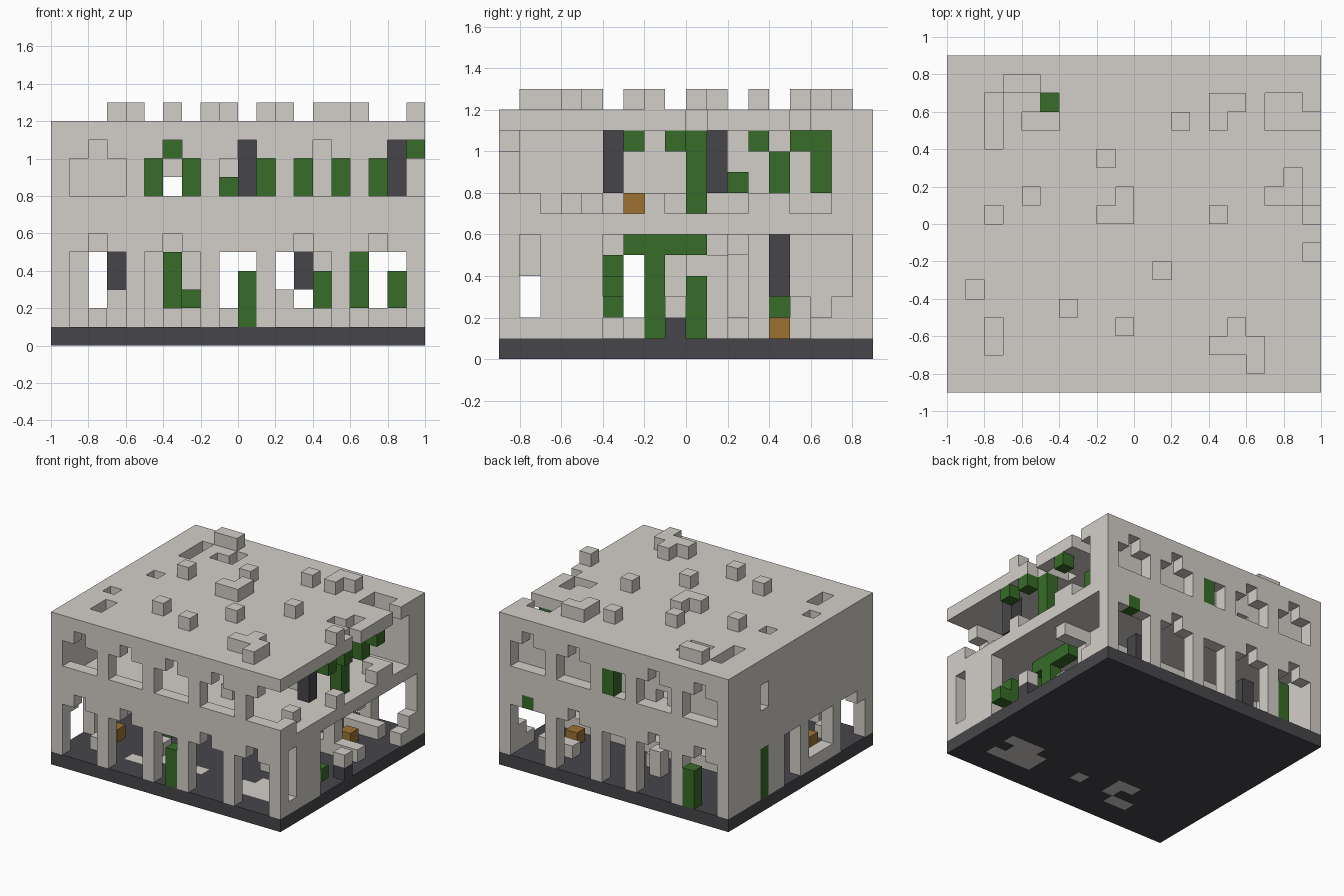
import bpy
import bmesh
from mathutils import Vector

default = bpy.data.objects.get("Cube")
if default:
    bpy.data.objects.remove(default, do_unlink=True)

UNIT = 0.1
SIZE = Vector((20, 18, 13))
owner = {}          # block position -> part name
part_material = {}  # part name -> material name


def make_material(name, rgb):
    mat = bpy.data.materials.new(name)
    mat.use_nodes = True
    colour = (*rgb, 1.0)
    mat.diffuse_color = colour
    mat.node_tree.nodes["Principled BSDF"].inputs["Base Color"].default_value = colour
    return mat


materials = {
    "stone": make_material("stone", (0.65, 0.62, 0.58)),
    "leaf": make_material("leaf", (0.04, 0.15, 0.022)),
    "slate": make_material("slate", (0.062, 0.06, 0.068)),
    "wood": make_material("wood", (0.34, 0.165, 0.032)),
}


def span(value):
    """Turn a number or an inclusive pair into a range of blocks."""
    first, last = value if isinstance(value, tuple) else (value, value)
    return range(first, last + 1)


def box(x, y, z):
    return [(i, j, k) for i in span(x) for j in span(y) for k in span(z)]


def put(part, material, x, y, z):
    part_material[part] = material
    for cell in box(x, y, z):
        owner[cell] = part


def cut(x, y, z):
    for cell in box(x, y, z):
        owner.pop(cell, None)


ALL_X, ALL_Y = (0, 19), (0, 17)
GROUND, UPPER = (1, 5), (7, 10)

# Base, floors and roof
put("base", "slate", ALL_X, ALL_Y, 0)
put("middle_floor", "stone", ALL_X, ALL_Y, 6)
put("roof", "stone", ALL_X, ALL_Y, 11)

# Worn stone patches in the base
for x, y in (((14, 17), 2), ((14, 16), 3), ((15, 17), 4), (10, 3),
             ((6, 7), 4), (7, 3), ((5, 6), 2)):
    put("floor_patches", "stone", x, y, 0)

# Outer walls
for storey in (GROUND, UPPER):
    put("front_wall", "stone", ALL_X, 0, storey)
    put("back_wall", "stone", ALL_X, 17, storey)
    put("right_wall", "stone", 0, ALL_Y, storey)
    put("left_wall", "stone", 19, ALL_Y, storey)

# Arched openings in the front and back walls
for first, peak, last in ((1, 2, 3), (5, 6, 7), (9, None, 10),
                          (12, 13, 14), (16, 17, 18)):
    for wall, bottom, top in ((0, 1, 4), (17, 1, 4), (17, 8, 9)):
        cut((first, last), wall, (bottom, top))
        if peak:
            cut(peak, wall, top + 1)
for first in range(1, 18, 4):
    cut((first, min(first + 2, 19)), 0, (8, 9))
    cut(first + 1, 0, 10)

# Openings in the right wall
cut(0, (1, 3), (1, 4))
cut(0, (5, 7), (2, 4))
cut(0, (9, 10), (1, 4))
cut(0, 13, (8, 9))

# Collapsed part of the left wall
cut(19, 1, (2, 5))
cut(19, (5, 14), GROUND)
cut(19, 15, (2, 5))
cut(19, 16, (3, 5))
cut(19, (0, 15), (8, 10))
cut(19, (2, 6), 7)
cut(19, (8, 11), 7)
cut(19, (14, 15), 7)

# Inner walls
put("lower_inner_wall", "stone", (1, 18), 11, 1)
put("lower_inner_wall", "stone", (1, 18), 11, 5)
for x, z in ((1, (2, 4)), (3, 2), (5, (2, 4)), (7, (3, 4)),
             (12, 2), (14, 4), (16, (2, 4))):
    put("lower_inner_wall", "stone", x, 11, z)
put("lower_inner_wall", "stone", 4, (9, 10), (1, 4))
put("upper_inner_wall", "stone", (1, 18), 16, UPPER)
cut(6, 16, 8)

# Holes in the roof
for x, y in ((1, 5), (2, 9), (2, (2, 3)), (2, (13, 15)), ((4, 5), 14), (5, 15),
             ((17, 19), 14), ((17, 18), 15), ((17, 18), 10),
             (18, 11), (19, 9)):
    cut(x, y, 11)

# Loose blocks on the roof
for x, y in ((6, 4), (9, 3), (11, 6), ((8, 9), 9), (9, 10), (8, 12), (4, 10),
             ((3, 4), 16), (12, 14), ((14, 15), 15), (14, 14), (14, 9),
             ((14, 16), 2), (16, 1), (15, 3), (19, 7)):
    put("roof_blocks", "stone", x, y, 12)

# Rubble on both storeys
for x, y, z in ((2, 2, 1), (6, 4, 1), (14, 6, 1), (16, 6, 1), (19, 8, 2),
                (9, 13, 1), (8, 14, (1, 2)), ((15, 17), 15, 1), (0, 1, 4),
                (18, 3, 7), (15, 8, 7), (12, 4, 7), (18, 13, 7)):
    put("rubble", "stone", x, y, z)

# Climbing plants
for x, y, z in ((10, 0, (1, 3)), (3, 17, (1, 3)), (0, 13, (1, 4)),
                (6, 5, (2, 4)), (16, 5, (2, 4)), (18, 5, (2, 3)), (19, 5, 2),
                (16, 7, GROUND), (16, (6, 9), 5), (7, 9, 2), (14, 9, (1, 3)),
                (17, 17, 5), (10, 17, (8, 9)), (5, 15, (8, 9)), (6, 6, 10),
                (7, 9, (8, 9)), (9, 11, 8), (11, 13, (8, 9)), (13, 13, (8, 9)),
                (15, 13, (8, 9)), (17, 13, (8, 9)), (18, 9, UPPER),
                (19, 6, 10), (19, 8, 10), (19, 12, 10),
                (15, 14, 10), (15, 15, (8, 10))):
    put("plants", "leaf", x, y, z)

# Slate posts and wooden crates
for x, y, z in ((3, 13, (3, 5)), (13, 13, (3, 5)), (19, 8, 1),
                (10, 10, (8, 10)), (18, 5, (8, 10))):
    put("posts", "slate", x, y, z)
for x, y, z in ((16, 13, 1), (2, 4, 1), (12, 6, 7)):
    put("crates", "wood", x, y, z)

DIRECTIONS = [Vector(d) for d in ((1, 0, 0), (-1, 0, 0), (0, 1, 0),
                                  (0, -1, 0), (0, 0, 1), (0, 0, -1))]


def add_side(bm, cell, normal):
    """Add the face of one block that looks along the normal."""
    u = Vector((normal.y, normal.z, normal.x))
    v = normal.cross(u)
    centre = Vector(cell) + Vector((0.5, 0.5, 0.5)) + normal / 2
    corners = []
    for a, b in ((-1, -1), (1, -1), (1, 1), (-1, 1)):
        p = centre + (u * a + v * b) / 2
        p -= Vector((SIZE.x / 2, SIZE.y / 2, 0))
        corners.append(bm.verts.new(p * UNIT))
    bm.faces.new(corners)


def build(part):
    bm = bmesh.new()
    for cell, name in owner.items():
        if name != part:
            continue
        for normal in DIRECTIONS:
            beside = tuple(int(c) for c in Vector(cell) + normal)
            if beside not in owner:
                add_side(bm, cell, normal)
    bmesh.ops.remove_doubles(bm, verts=bm.verts, dist=UNIT / 100)
    mesh = bpy.data.meshes.new(part)
    bm.to_mesh(mesh)
    bm.free()
    mesh.materials.append(materials[part_material[part]])
    bpy.context.collection.objects.link(bpy.data.objects.new(part, mesh))


for part in part_material:
    build(part)
